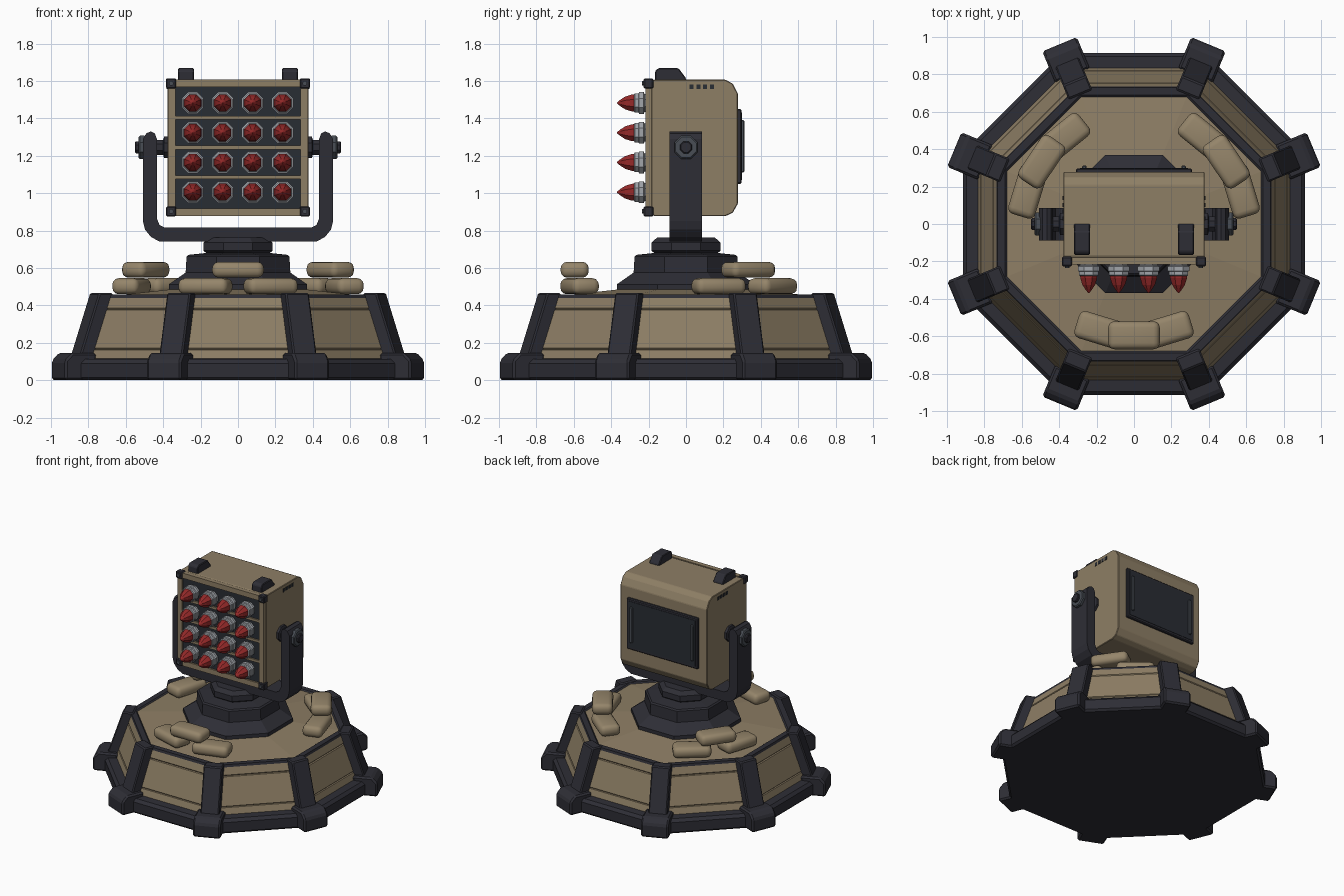
import bpy, bmesh, math
from mathutils import Vector, Matrix

if "Cube" in bpy.data.objects:
    bpy.data.objects.remove(bpy.data.objects["Cube"])

MATS = {}
for name, col in {
    "tan": (0.27, 0.21, 0.13), "sandbag tan": (0.30, 0.235, 0.145),
    "charcoal": (0.027, 0.027, 0.036), "panel dark": (0.022, 0.026, 0.034),
    "steel grey": (0.065, 0.075, 0.09), "silver": (0.36, 0.38, 0.41),
    "red": (0.30, 0.022, 0.022),
}.items():
    m = bpy.data.materials.new(name)
    m.diffuse_color = (*col, 1)
    m.use_nodes = True
    m.node_tree.nodes["Principled BSDF"].inputs["Base Color"].default_value = m.diffuse_color
    MATS[name] = m


def finish(bm, name, mats, bevel=0.0, segs=1, matrix=None, recalc=True):
    """Turn a bmesh into a named object."""
    if recalc:
        bmesh.ops.recalc_face_normals(bm, faces=bm.faces)
    if bevel:
        bmesh.ops.bevel(bm, geom=bm.edges[:], offset=bevel, segments=segs,
                        profile=0.5, affect='EDGES', clamp_overlap=True)
    if matrix:
        bm.transform(matrix)
    me = bpy.data.meshes.new(name)
    bm.to_mesh(me)
    bm.free()
    for m in mats:
        me.materials.append(MATS[m])
    ob = bpy.data.objects.new(name, me)
    bpy.context.collection.objects.link(ob)
    return ob


def box(name, lo, hi, mat, bevel=0.0, segs=1, matrix=None):
    bm = bmesh.new()
    bmesh.ops.create_cube(bm, size=1)
    lo, hi = Vector(lo), Vector(hi)
    for v in bm.verts:
        v.co = Vector(((v.co[i] + 0.5) * (hi[i] - lo[i]) + lo[i]) for i in range(3))
    return finish(bm, name, [mat], bevel, segs, matrix)


def prism(name, pts, axis, lo, hi, mat, bevel=0.0, matrix=None):
    """Extrude an outline along x (points are y, z) or y (points are x, z)."""
    bm = bmesh.new()
    def put(t, p):
        return bm.verts.new((t, p[0], p[1]) if axis == 'x' else (p[0], t, p[1]))
    a, b = [put(lo, p) for p in pts], [put(hi, p) for p in pts]
    bm.faces.new(a)
    bm.faces.new(b[::-1])
    for i in range(len(pts)):
        j = (i + 1) % len(pts)
        bm.faces.new((a[i], a[j], b[j], b[i]))
    return finish(bm, name, [mat], bevel, 1, matrix)


def lathe(name, prof, mats, segmat=None, n=8, matrix=None, inset=None):
    """Stack n-sided rings given as (flat-side distance, height), capped at both ends."""
    bm = bmesh.new()
    k = 1 / math.cos(math.pi / n)
    rings = []
    for r, z in prof:
        ang = [(i + 0.5) * math.tau / n for i in range(n)]
        rings.append([bm.verts.new((r * k * math.cos(a), r * k * math.sin(a), z)) for a in ang])
    bm.faces.new(rings[0][::-1])
    cap = bm.faces.new(rings[-1])
    cap.material_index = segmat[-1] if segmat else 0
    chosen = []
    for s in range(len(prof) - 1):
        for i in range(n):
            j = (i + 1) % n
            f = bm.faces.new((rings[s][i], rings[s][j], rings[s + 1][j], rings[s + 1][i]))
            f.material_index = segmat[s] if segmat else 0
            if s == inset:
                chosen.append(f)
    bmesh.ops.recalc_face_normals(bm, faces=bm.faces)
    if chosen:  # grooved frame on the sloping panels
        bmesh.ops.inset_individual(bm, faces=chosen, thickness=0.075)
        bmesh.ops.inset_individual(bm, faces=chosen, thickness=0.008, depth=-0.008)
        bmesh.ops.inset_individual(bm, faces=chosen, thickness=0.008, depth=0.008)
    return finish(bm, name, mats, matrix=matrix, recalc=False)


def toward(direction, loc):
    return Matrix.Translation(loc) @ Vector(direction).to_track_quat('Z', 'Y').to_matrix().to_4x4()


# Octagonal base with sloping armour panels and a slightly domed deck
lathe("base",
      [(0.90, 0), (0.915, 0.015), (0.915, 0.09), (0.895, 0.112), (0.835, 0.115),
       (0.735, 0.44), (0.73, 0.458), (0.69, 0.458), (0.68, 0.45), (0.3, 0.492)],
      ["charcoal", "tan"], [0, 0, 0, 0, 1, 0, 0, 0, 1, 1], inset=4)

# Corner ribs and feet
for i in range(8):
    rot = Matrix.Rotation((i + 0.5) * math.tau / 8, 4, 'Z')
    prism("corner_rib", [(0.74, 0.42), (0.75, 0.466), (0.83, 0.466), (0.945, 0.12), (0.82, 0.10)],
          'y', -0.068, 0.068, "charcoal", 0.008, rot)
    prism("corner_foot", [(0.84, 0), (1.04, 0), (1.04, 0.105), (1.0, 0.146), (0.86, 0.146)],
          'y', -0.1, 0.1, "charcoal", 0.012, rot)

# Sandbag piles: two below, one across the top
for mid in (-90, 34, 146):
    for off, z in ((-17, 0.46), (17, 0.46), (0, 0.548)):
        a = math.radians(mid + off)
        mat = Matrix.Translation((0.595 * math.cos(a), 0.595 * math.sin(a), z)) @ Matrix.Rotation(a, 4, 'Z')
        bag = box("sandbag", (-0.075, -0.138, 0), (0.075, 0.138, 0.085), "sandbag tan", 0.034, 3, mat)
        bpy.ops.object.select_all(action='DESELECT')
        bag.select_set(True)
        bpy.context.view_layer.objects.active = bag
        bpy.ops.object.shade_smooth_by_angle(angle=math.radians(35))

# Turntable
lathe("turntable",
      [(0.37, 0.47), (0.37, 0.512), (0.28, 0.575), (0.275, 0.66), (0.265, 0.67), (0.17, 0.68),
       (0.185, 0.692), (0.185, 0.735), (0.155, 0.762)], ["charcoal"])

# U-shaped yoke
half = [(0.42, 0.742), (0.465, 0.765), (0.497, 0.805), (0.508, 0.85), (0.508, 1.29), (0.49, 1.32),
        (0.465, 1.33), (0.445, 1.32), (0.434, 1.29), (0.434, 0.865), (0.42, 0.83), (0.39, 0.815)]
prism("yoke", half + [(-x, z) for x, z in half[::-1]], 'y', -0.088, 0.085, "charcoal")

# Launcher housing
prism("housing", [(-0.187, 0.895), (-0.17, 0.877), (0.21, 0.877), (0.25, 0.895), (0.278, 0.945),
                  (0.278, 1.53), (0.25, 1.585), (0.21, 1.607), (-0.17, 1.607), (-0.187, 1.595)],
      'x', -0.377, 0.377, "tan", 0.004)

# Front frame around four dark rows
box("front_backing", (-0.34, -0.203, 0.91), (0.34, -0.18, 1.58), "panel dark")
for s in (-1, 1):
    x = 0.355 * s
    box("frame_side", (x - 0.02, -0.216, 0.88), (x + 0.02, -0.18, 1.605), "tan")
    z = 1.2425 + 0.345 * s
    box("frame_end", (-0.34, -0.216, z - 0.02), (0.34, -0.18, z + 0.02), "tan")
    for z in (0.902, 1.587):
        box("corner_bracket", (0.358 * s - 0.027, -0.226, z - 0.027),
            (0.358 * s + 0.027, -0.175, z + 0.027), "charcoal", 0.006)
        lathe("bracket_bolt", [(0.012, 0), (0.012, 0.01)], ["steel grey"],
              matrix=toward((0, -1, 0), (0.358 * s, -0.225, z)))
ROWS = [1.005 + 0.159 * i for i in range(4)]
for z in ROWS[:3]:
    box("row_divider", (-0.335, -0.214, z + 0.0695), (0.335, -0.18, z + 0.0895), "tan")

# Missiles: silver collar, pointed red nose
for z in ROWS:
    for c in range(4):
        m = toward((0, -1, 0), (-0.242 + 0.16 * c, -0.2, z))
        lathe("missile_collar", [(0.048, 0), (0.048, 0.022), (0.058, 0.026), (0.058, 0.05),
                                 (0.052, 0.054), (0.052, 0.074), (0.046, 0.078)], ["silver"], matrix=m)
        lathe("missile_nose", [(0.046, 0.07), (0.045, 0.09), (0.034, 0.125), (0.018, 0.15), (0.002, 0.17)],
              ["red"], matrix=m)

# Rear hatch and its grab bars
box("rear_hatch", (-0.31, 0.27, 1.05), (0.31, 0.297, 1.45), "charcoal", 0.006)
box("rear_hatch_panel", (-0.29, 0.29, 1.07), (0.29, 0.3, 1.43), "panel dark")

for s in (-1, 1):
    # Hatch bars
    box("hatch_bar", (0.265 * s - 0.012, 0.29, 1.11), (0.265 * s + 0.012, 0.312, 1.39), "steel grey", 0.005)
    # Lifting lugs
    prism("lifting_lug", [(-0.165, 1.6), (-0.165, 1.652), (-0.148, 1.668), (-0.04, 1.668), (0.0, 1.615), (0, 1.6)],
          'x', 0.278 * s - 0.043, 0.278 * s + 0.043, "charcoal", 0.005)
    # Trunnions
    def pivot(name, prof, mat):
        lathe(name, prof, [mat], matrix=toward((s, 0, 0), (0, 0, 1.245)))
    pivot("trunnion_block", [(0.058, 0.36), (0.058, 0.395), (0.04, 0.4), (0.04, 0.44)], "charcoal")
    pivot("trunnion_cap", [(0.062, 0.5), (0.062, 0.525), (0.055, 0.532)], "steel grey")
    pivot("trunnion_bolt", [(0.032, 0.53), (0.032, 0.545), (0.027, 0.55)], "charcoal")
    # Side vents
    for i in range(4):
        y = 0.03 + 0.036 * i
        box("side_vent", (0.377 * s - 0.004, y - 0.011, 1.557), (0.377 * s + 0.004, y + 0.011, 1.582), "panel dark")
